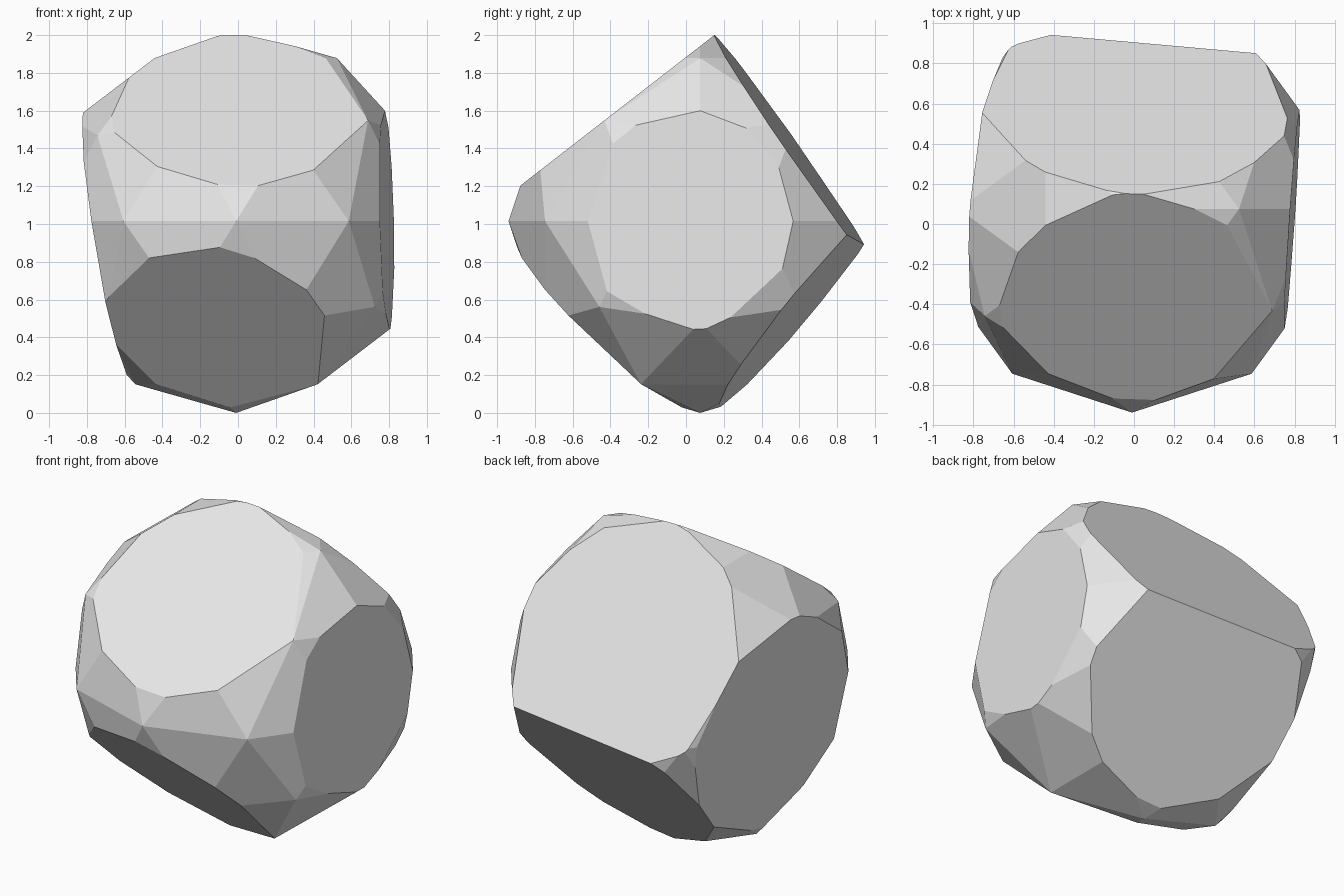
import bpy
import bmesh
from mathutils import Vector

default_cube = bpy.data.objects.get("Cube")
if default_cube:
    bpy.data.objects.remove(default_cube, do_unlink=True)

RADIUS = 1.015
CENTRE = Vector((-0.01, 0.075, RADIUS))

# Flat cuts: a point on each plane and its outward direction
CUTS = {
    "front_top": ((0, 0.15, 2.0), (0, -0.613, 0.79)),
    "back_top": ((0, 0.15, 2.0), (0.045, 0.82, 0.57)),
    "back_bottom": ((0.43, 0.22, 0.15), (0.10, 0.767, -0.633)),
    "front_bottom": ((0.09, -0.87, 0.82), (-0.13, -0.688, -0.716)),
    "left_side": ((0.79, 0.05, RADIUS), (1, -0.0685, 0.023)),
    "right_side": ((-0.73, 0, RADIUS), (-1, 0.09, -0.165)),
}


def slice_flat(bm, point, normal):
    """Cut away everything beyond the plane and cap the opening."""
    cut = bmesh.ops.bisect_plane(
        bm, geom=bm.verts[:] + bm.edges[:] + bm.faces[:], dist=1e-5,
        plane_co=Vector(point), plane_no=Vector(normal).normalized(),
        clear_outer=True)
    rim = [e for e in cut["geom_cut"]
           if isinstance(e, bmesh.types.BMEdge) and e.is_boundary]
    bmesh.ops.edgeloop_fill(bm, edges=rim)


# Faceted ball with six flats sliced off
bm = bmesh.new()
bmesh.ops.create_icosphere(bm, subdivisions=2, radius=RADIUS)
bmesh.ops.translate(bm, verts=bm.verts[:], vec=CENTRE)
for point, normal in CUTS.values():
    slice_flat(bm, point, normal)
bmesh.ops.recalc_face_normals(bm, faces=bm.faces[:])

mesh = bpy.data.meshes.new("faceted_stone")
bm.to_mesh(mesh)
bm.free()
stone = bpy.data.objects.new("faceted_stone", mesh)
bpy.context.scene.collection.objects.link(stone)

# Plain grey finish
grey = bpy.data.materials.new("light_grey")
grey.use_nodes = True
grey.diffuse_color = (0.8, 0.8, 0.8, 1)
grey.node_tree.nodes["Principled BSDF"].inputs["Base Color"].default_value = grey.diffuse_color
mesh.materials.append(grey)
